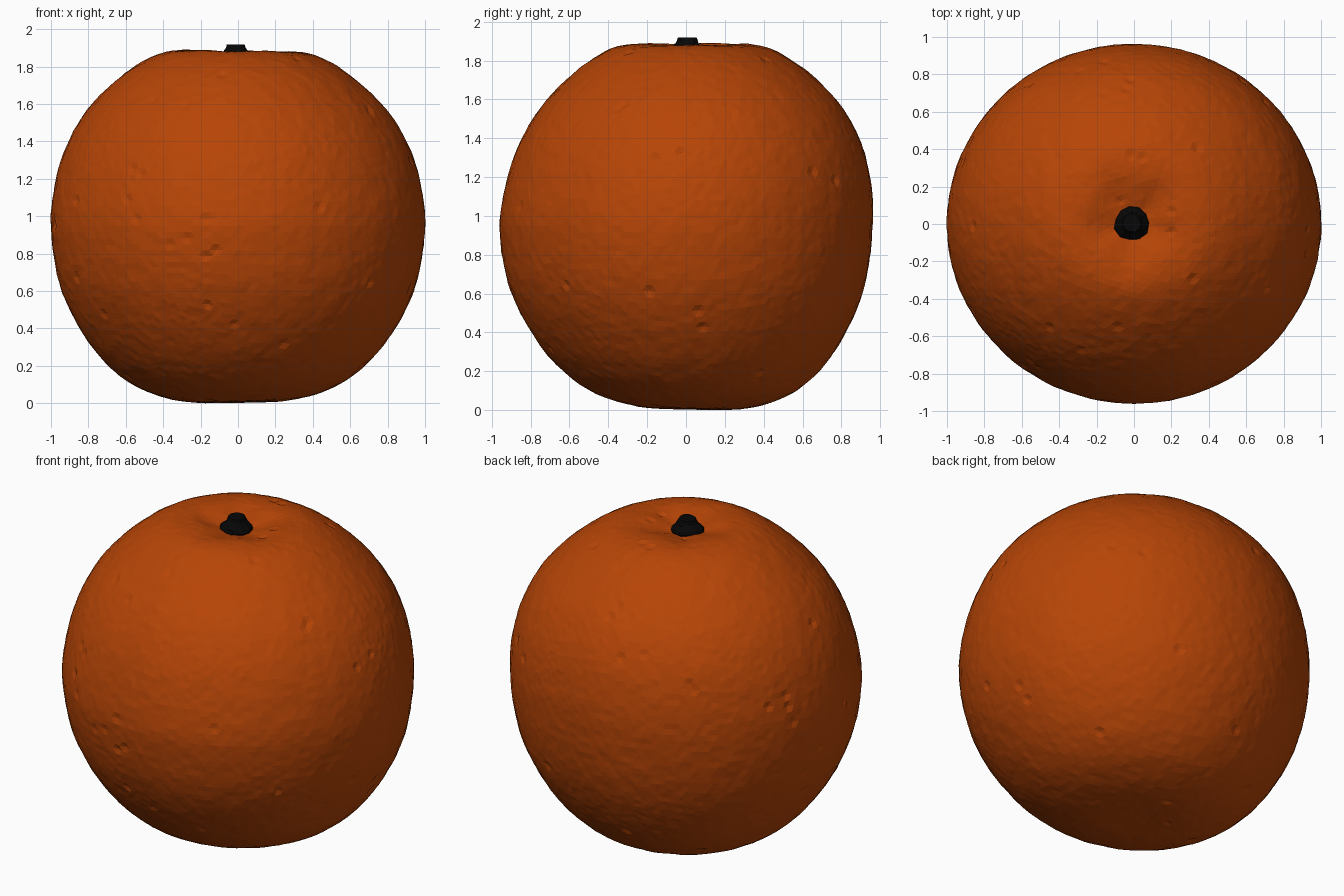
import bpy, bmesh, math, random
from mathutils import Vector, noise

if "Cube" in bpy.data.objects:
    bpy.data.objects.remove(bpy.data.objects["Cube"])

random.seed(4)


def material(name, rgb):
    m = bpy.data.materials.new(name)
    m.diffuse_color = (*rgb, 1)
    m.use_nodes = True
    m.node_tree.nodes["Principled BSDF"].inputs["Base Color"].default_value = m.diffuse_color
    return m


def finish(bm, name, mat):
    bmesh.ops.recalc_face_normals(bm, faces=bm.faces)
    me = bpy.data.meshes.new(name)
    bm.to_mesh(me)
    bm.free()
    me.materials.append(mat)
    ob = bpy.data.objects.new(name, me)
    bpy.context.collection.objects.link(ob)
    return ob


orange = material("orange peel", (0.47, 0.059, 0.002))
black = material("dark stem", (0.002, 0.002, 0.002))

# Half profile (radius, z) of the fruit, top dimple to base
MID = 0.95
PROFILE = [(0, 1.835), (0.08, 1.84), (0.17, 1.862), (0.28, 1.883), (0.41, 1.867),
           (0.58, 1.775), (0.69, 1.685), (0.80, 1.57), (0.922, 1.36), (0.978, 1.17),
           (1.0, 1.0), (0.987, 0.80), (0.94, 0.60), (0.843, 0.40), (0.685, 0.20),
           (0.56, 0.105), (0.42, 0.045), (0.27, 0.012), (0.13, 0.008), (0, 0.01)]
polar = [(math.atan2(r, z - MID), math.hypot(r, z - MID)) for r, z in PROFILE]


def radius(angle):
    """Smooth (cubic Hermite) radius of the profile at a polar angle."""
    n = len(polar)
    i = 0
    while i < n - 2 and angle > polar[i + 1][0]:
        i += 1

    def slope(k):
        a, b = polar[max(k - 1, 0)], polar[min(k + 1, n - 1)]
        return 0 if k in (0, n - 1) else (b[1] - a[1]) / (b[0] - a[0])
    (a0, r0), (a1, r1) = polar[i], polar[i + 1]
    h = a1 - a0
    t = (angle - a0) / h
    return ((2*t**3 - 3*t*t + 1) * r0 + (t**3 - 2*t*t + t) * h * slope(i)
            + (3*t*t - 2*t**3) * r1 + (t**3 - t*t) * h * slope(i + 1))


# Fruit: fine ball reshaped to the profile, with pebbled peel
bm = bmesh.new()
bmesh.ops.create_icosphere(bm, subdivisions=6, radius=1)
verts = list(bm.verts)
pits = set(random.sample(range(len(verts)), 60))
for i, v in enumerate(verts):
    d = v.co.normalized()
    angle = math.acos(max(-1, min(1, d.z)))
    r = radius(angle)
    r += 0.003 * noise.noise(d * 10) + random.uniform(-0.0016, 0.0016)
    if i in pits:
        r -= 0.009
    p = d * r
    flat = math.hypot(p.x, p.y)
    if d.z > 0:
        # shallow folds running out of the dimple, crown leaning back
        p.z += 0.006 * math.sin(5 * math.atan2(p.y, p.x) + 0.6) * math.exp(-((flat - 0.2) / 0.12)**2)
        p.z -= 0.015 * p.x * d.z
        shift = 0.03 * math.sin(2 * angle)
    else:
        # slightly tilted base
        p.z += d.z**2 * (0.018 * p.x - 0.02 * p.y)
        shift = 0.035 * d.z**2
    v.co = Vector((p.x, p.y * 0.96 + shift, p.z + MID))
low = min(v.co.z for v in verts)
for v in verts:
    v.co.z -= low * (1 - min(1, v.co.z))
finish(bm, "fruit", orange)

# Stem: stacked uneven rings tapering up from a wide foot
bm = bmesh.new()
SIDES = 11
rings = []
for r, z in [(0.085, 1.825), (0.093, 1.848), (0.085, 1.865), (0.064, 1.886), (0.055, 1.90), (0.05, 1.918)]:
    ring = []
    for k in range(SIDES):
        a = 2 * math.pi * k / SIDES
        q = r * random.uniform(0.93, 1.07)
        ring.append(bm.verts.new((-0.012 + q * math.cos(a), 0.005 + q * math.sin(a), z)))
    rings.append(ring)
for lo, hi in zip(rings, rings[1:]):
    for k in range(SIDES):
        j = (k + 1) % SIDES
        bm.faces.new((lo[k], lo[j], hi[j], hi[k]))
bm.faces.new(rings[0][::-1])
bm.faces.new(rings[-1])
finish(bm, "stem", black)
